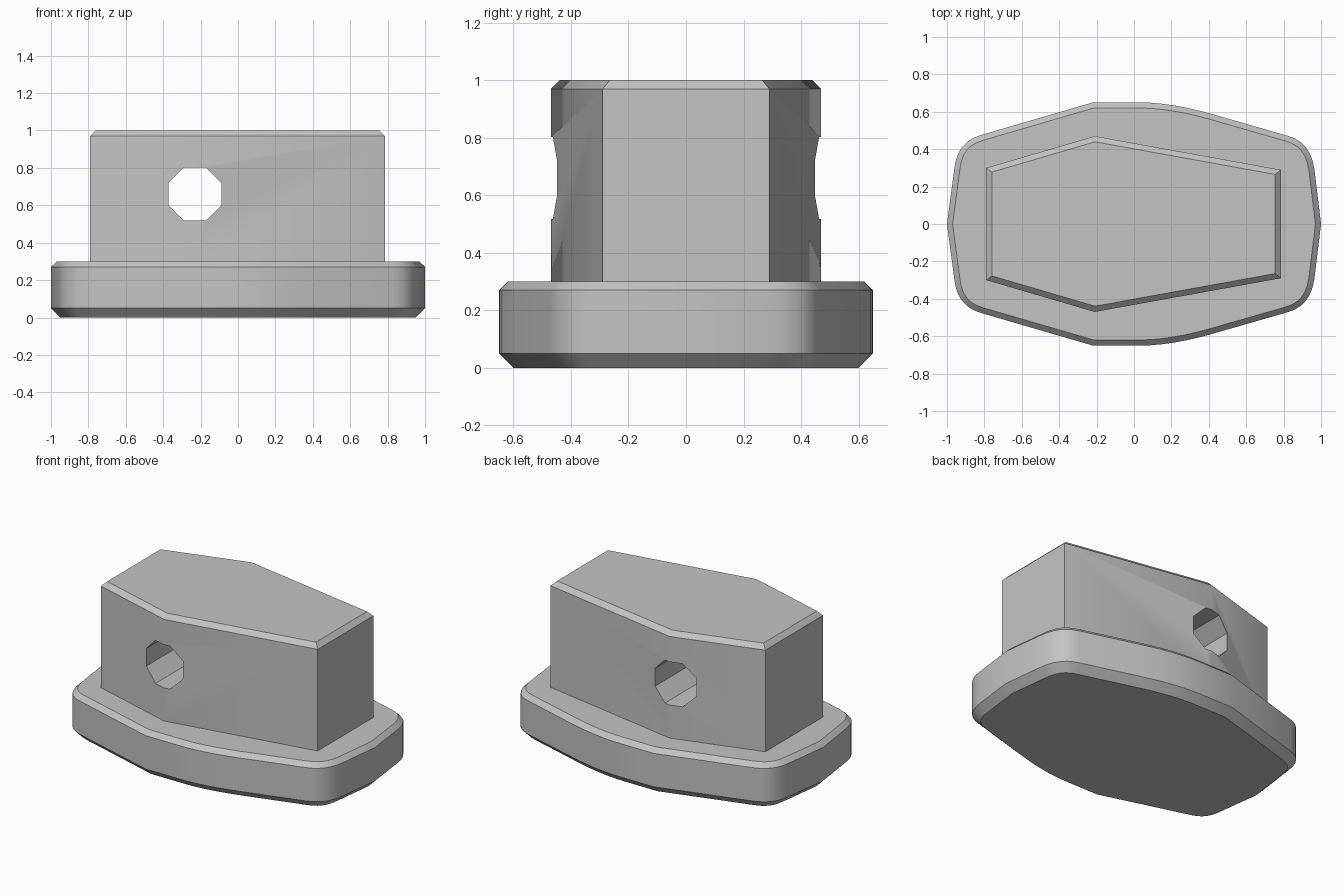
import bpy, bmesh, math
from mathutils import Vector

default_cube = bpy.data.objects.get("Cube")
if default_cube:
    bpy.data.objects.remove(default_cube, do_unlink=True)

grey = bpy.data.materials.new("plain grey")
grey.use_nodes = True
grey.diffuse_color = (0.55, 0.55, 0.55, 1)
shader = next(n for n in grey.node_tree.nodes if n.type == 'BSDF_PRINCIPLED')
shader.inputs["Base Color"].default_value = grey.diffuse_color


def curve(a, b, c, steps=6):
    """Rounded run from a to c, pulled towards b."""
    a, b, c = Vector(a), Vector(b), Vector(c)
    ts = [i / steps for i in range(steps + 1)]
    return [a * (1 - t) ** 2 + b * 2 * t * (1 - t) + c * t * t for t in ts]


def mirror_y(half):
    """Complete a counterclockwise outline from its +y half."""
    half = [Vector(p) for p in half]
    return half + [Vector((p.x, -p.y)) for p in reversed(half) if p.y > 0.001]


def inset(outline, d):
    """Move every side of a counterclockwise outline inward by d."""
    result = []
    for i, p in enumerate(outline):
        e1 = (p - outline[i - 1]).normalized()
        e2 = (outline[(i + 1) % len(outline)] - p).normalized()
        n1, n2 = Vector((-e1.y, e1.x)), Vector((-e2.y, e2.x))
        result.append(p + (n1 + n2) * d / (1 + n1.dot(n2)))
    return result


def make_solid(name, outline, levels):
    """Stack inset copies of an outline; levels holds (z, inset) pairs."""
    bm = bmesh.new()
    rings = [[bm.verts.new((p.x, p.y, z)) for p in inset(outline, d)]
             for z, d in levels]
    n = len(outline)
    for low, high in zip(rings, rings[1:]):
        for i in range(n):
            j = (i + 1) % n
            bm.faces.new((low[i], low[j], high[j], high[i]))
    bm.faces.new(rings[0][::-1])
    bm.faces.new(rings[-1])
    bmesh.ops.recalc_face_normals(bm, faces=bm.faces)
    mesh = bpy.data.meshes.new(name)
    bm.to_mesh(mesh)
    bm.free()
    mesh.materials.append(grey)
    obj = bpy.data.objects.new(name, mesh)
    bpy.context.collection.objects.link(obj)
    return obj


def select_only(obj):
    bpy.ops.object.select_all(action='DESELECT')
    obj.select_set(True)
    bpy.context.view_layer.objects.active = obj


# Base plate with rounded corners and chamfered rims
base_half = [(1, 0)]
base_half += curve((0.965, 0.29), (0.945, 0.44), (0.82, 0.472))
base_half += curve((0.42, 0.587), (0.2, 0.65), (0.03, 0.65))
base_half += [(-0.22, 0.65)]
base_half += curve((-0.82, 0.475), (-0.945, 0.44), (-0.96, 0.3))
base_half += [(-1, 0)]
base = make_solid("base_plate", mirror_y(base_half),
                  [(0, 0.05), (0.05, 0), (0.27, 0), (0.3, 0.03)])

# Upright six-sided block with a chamfered top
block_half = [(0.785, 0.29), (-0.21, 0.47), (-0.79, 0.3)]
block = make_solid("upright_block", mirror_y(block_half),
                   [(0.29, 0), (0.97, 0), (1, 0.03)])

# Eight-sided hole through the block, front to back
bpy.ops.mesh.primitive_cylinder_add(
    vertices=8, radius=0.142 / math.cos(math.pi / 8), depth=2)
cutter = bpy.context.object
cutter.name = "hole_cutter"
cutter.hide_render = True
cutter.data.materials.append(grey)
cutter.rotation_euler = (math.pi / 2, math.pi / 8, 0)
cutter.location = (-0.23, 0, 0.66)
# Keep flat sides level whichever way the primitive starts
bm = bmesh.new()
bm.from_mesh(cutter.data)
for v in bm.verts:
    a = round((math.atan2(v.co.y, v.co.x) / (math.pi / 4)) - 0.25) + 0.5
    r = 0.142 / math.cos(math.pi / 8)
    v.co.x, v.co.y = r * math.cos(a * math.pi / 4), r * math.sin(a * math.pi / 4)
bm.to_mesh(cutter.data)
bm.free()
cutter.rotation_euler = (math.pi / 2, 0, 0)

hole = block.modifiers.new("hole", 'BOOLEAN')
hole.operation = 'DIFFERENCE'
hole.solver = 'EXACT'
hole.object = cutter
select_only(block)
bpy.ops.object.modifier_apply(modifier=hole.name)
bpy.data.objects.remove(cutter, do_unlink=True)

# Soft sides with crisp chamfers and corners
for obj in (base, block):
    select_only(obj)
    bpy.ops.object.shade_smooth_by_angle(angle=math.radians(30))
